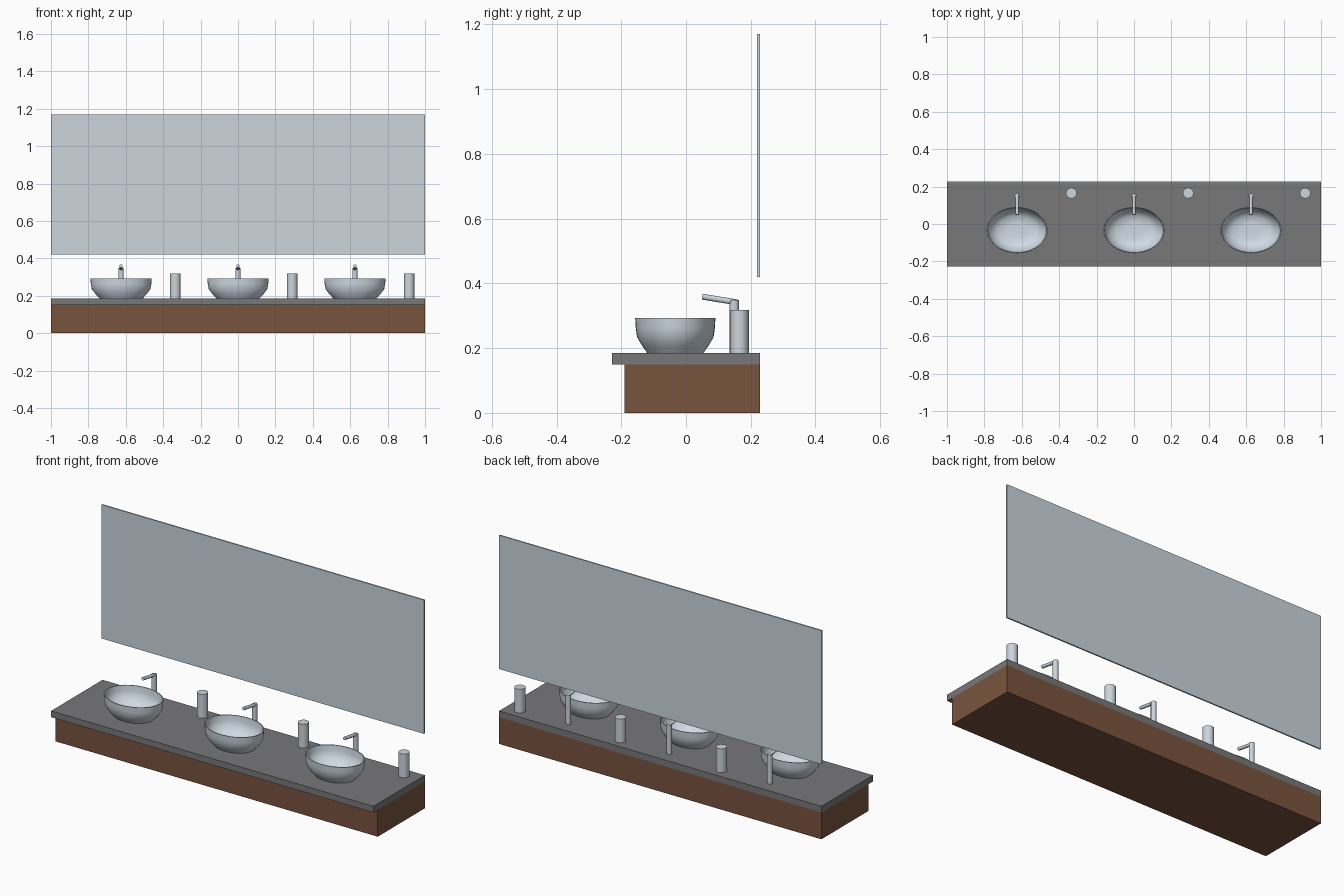
import bpy, bmesh, math
from mathutils import Vector

if "Cube" in bpy.data.objects:
    bpy.data.objects.remove(bpy.data.objects["Cube"])


def material(name, rgb):
    m = bpy.data.materials.new(name)
    lin = [(c / 255 / 12.92 if c / 255 <= 0.04045 else ((c / 255 + 0.055) / 1.055) ** 2.4) for c in rgb]
    m.diffuse_color = (*lin, 1)
    m.use_nodes = True
    m.node_tree.nodes["Principled BSDF"].inputs["Base Color"].default_value = m.diffuse_color
    return m


WOOD = material("brown wood", (120, 84, 62))
STONE = material("grey stone", (120, 120, 122))
CERAMIC = material("pale ceramic", (208, 218, 228))
METAL = material("pale metal", (204, 214, 222))
GLASS = material("mirror glass", (204, 214, 222))


def finish(bm, name, mat, smooth=None):
    bmesh.ops.recalc_face_normals(bm, faces=bm.faces)
    me = bpy.data.meshes.new(name)
    bm.to_mesh(me)
    bm.free()
    ob = bpy.data.objects.new(name, me)
    bpy.context.collection.objects.link(ob)
    me.materials.append(mat)
    if smooth:
        bpy.ops.object.select_all(action='DESELECT')
        ob.select_set(True)
        bpy.context.view_layer.objects.active = ob
        bpy.ops.object.shade_smooth_by_angle(angle=math.radians(smooth))
    return ob


def box(name, lo, hi, mat):
    bm = bmesh.new()
    bmesh.ops.create_cube(bm, size=1)
    for v in bm.verts:
        v.co = Vector([(a + b) / 2 + c * (b - a) for a, b, c in zip(lo, hi, v.co)])
    return finish(bm, name, mat)


def rod(name, a, b, r, sides, mat):
    a, b = Vector(a), Vector(b)
    bm = bmesh.new()
    bmesh.ops.create_cone(bm, cap_ends=True, segments=sides, radius1=r, radius2=r, depth=(b - a).length)
    q = (b - a).to_track_quat('Z', 'Y')
    for v in bm.verts:
        v.co = q @ v.co + (a + b) / 2
    return finish(bm, name, mat, 50)


# Oval vessel: (scale, height) profile goes up the outside, over the rim, down the inside
PROFILE = [(0.70, 0.185), (0.83, 0.208), (0.955, 0.235), (0.985, 0.262), (1.0, 0.293),
           (0.965, 0.293), (0.945, 0.262), (0.90, 0.238), (0.77, 0.215), (0.62, 0.198), (0.32, 0.194)]


def basin(name, cx, cy, rx, ry, n=40):
    bm = bmesh.new()
    rings = [[bm.verts.new((cx + s * rx * math.cos(2 * math.pi * i / n),
                            cy + s * ry * math.sin(2 * math.pi * i / n), z)) for i in range(n)]
             for s, z in PROFILE]
    for lower, upper in zip(rings, rings[1:]):
        for i in range(n):
            j = (i + 1) % n
            bm.faces.new((lower[i], lower[j], upper[j], upper[i]))
    bm.faces.new(rings[0])
    bm.faces.new(rings[-1])
    return finish(bm, name, CERAMIC, 40)


# Cabinet, counter and mirror
box("cabinet", (-1, -0.19, 0), (1, 0.228, 0.15), WOOD)
box("countertop", (-1, -0.228, 0.15), (1, 0.228, 0.185), STONE)
box("mirror", (-1, 0.22, 0.42), (1, 0.228, 1.17), GLASS)

# Three wash stations
for k, x in enumerate((-0.625, 0, 0.625), 1):
    basin(f"basin_{k}", x, -0.033, 0.164, 0.124)
    rod(f"tap_post_{k}", (x, 0.149, 0.185), (x, 0.149, 0.348), 0.0145, 10, METAL)
    rod(f"tap_spout_{k}", (x, 0.05, 0.359), (x, 0.16, 0.341), 0.009, 10, METAL)
    rod(f"soap_dispenser_{k}", (x + 0.29, 0.165, 0.185), (x + 0.29, 0.165, 0.318), 0.029, 10, METAL)
